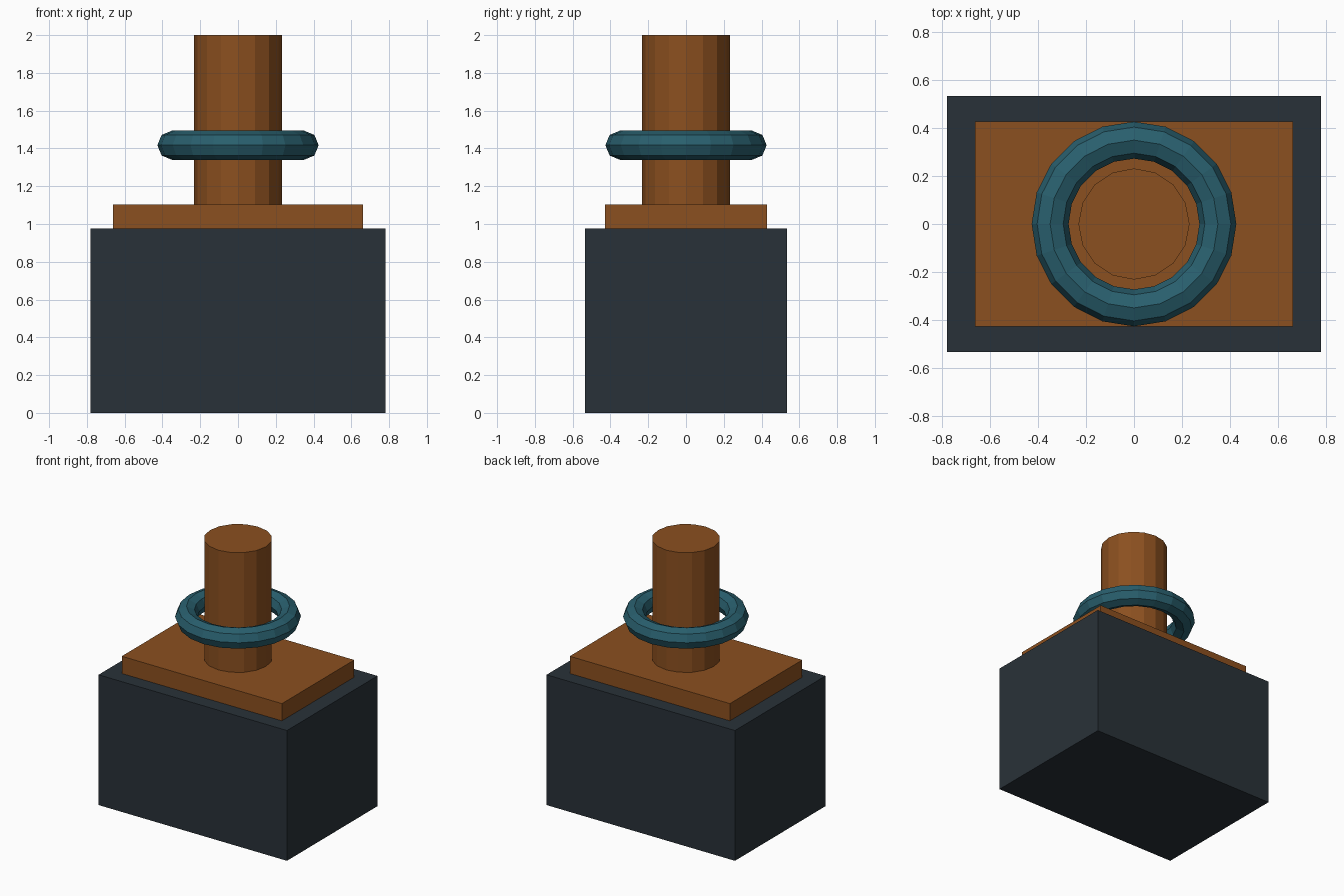
import bpy

if "Cube" in bpy.data.objects:
    bpy.data.objects.remove(bpy.data.objects["Cube"])


def material(name, rgb):
    m = bpy.data.materials.new(name)
    m.diffuse_color = (*rgb, 1)
    m.use_nodes = True
    m.node_tree.nodes["Principled BSDF"].inputs["Base Color"].default_value = m.diffuse_color
    return m


def finish(name, mat):
    ob = bpy.context.object
    ob.name = name
    ob.data.materials.append(mat)
    return ob


def box(name, sx, sy, z0, z1, mat):
    bpy.ops.mesh.primitive_cube_add(size=1, location=(0, 0, (z0 + z1) / 2))
    ob = finish(name, mat)
    ob.scale = (sx, sy, z1 - z0)
    bpy.ops.object.transform_apply(location=False, rotation=False, scale=True)


dark = material("dark_slate", (0.022, 0.031, 0.040))
brown = material("copper_brown", (0.26, 0.08, 0.014))
teal = material("teal", (0.022, 0.115, 0.155))

# Main block and the plate on top of it
box("base_block", 1.56, 1.07, 0, 0.975, dark)
box("top_plate", 1.326, 0.855, 0.975, 1.104, brown)

# Upright post
bpy.ops.mesh.primitive_cylinder_add(vertices=16, radius=0.232, depth=0.896,
                                    location=(0, 0, 1.552))
finish("post", brown)

# Loose ring around the post
bpy.ops.mesh.primitive_torus_add(major_segments=20, minor_segments=8,
                                 major_radius=0.35, minor_radius=0.077,
                                 location=(0, 0, 1.417))
finish("ring", teal)
